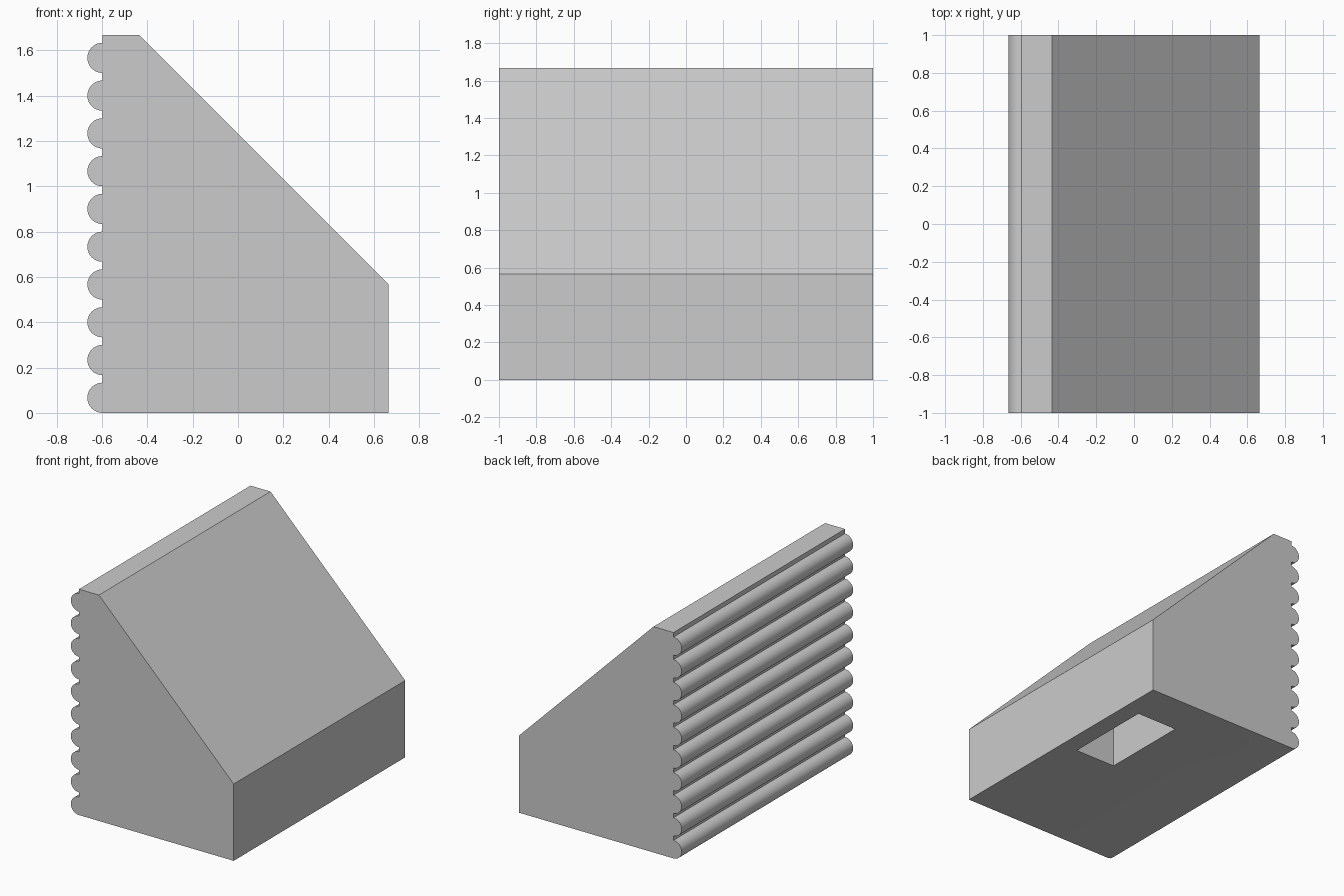
import bpy, bmesh
from math import sin, cos, pi, radians

if "Cube" in bpy.data.objects:
    bpy.data.objects.remove(bpy.data.objects["Cube"])

LOGS, PITCH, RADIUS, STEPS = 10, 1 / 6, 1 / 15, 16
WALL_X, FRONT_X, TOP = -0.598, 0.665, 5 / 3

grey = bpy.data.materials.new("plain grey")
grey.use_nodes = True
grey.diffuse_color = (0.6, 0.6, 0.6, 1)
grey.node_tree.nodes["Principled BSDF"].inputs["Base Color"].default_value = (0.6, 0.6, 0.6, 1)


def extrude_profile(name, points, y0, y1):
    """Solid made by extruding an x-z outline along y."""
    bm = bmesh.new()
    face = bm.faces.new([bm.verts.new((x, y0, z)) for x, z in points])
    grown = bmesh.ops.extrude_face_region(bm, geom=[face])["geom"]
    verts = [v for v in grown if isinstance(v, bmesh.types.BMVert)]
    bmesh.ops.translate(bm, verts=verts, vec=(0, y1 - y0, 0))
    bmesh.ops.recalc_face_normals(bm, faces=bm.faces)
    mesh = bpy.data.meshes.new(name)
    bm.to_mesh(mesh)
    bm.free()
    mesh.materials.append(grey)
    obj = bpy.data.objects.new(name, mesh)
    bpy.context.collection.objects.link(obj)
    return obj


# Sloped block outline, with a row of half-round logs up the wall side
outline = [(WALL_X, TOP), (-0.435, TOP), (FRONT_X, 0.567), (FRONT_X, 0)]
for i in range(LOGS):
    centre = RADIUS + i * PITCH
    for s in range(STEPS + 1):
        a = pi * s / STEPS
        outline.append((WALL_X - RADIUS * sin(a), centre - RADIUS * cos(a)))
block = extrude_profile("log_wall_block", outline, -1, 1)

# Rectangular pocket in the underside
pocket = extrude_profile("pocket_cutter",
                         [(0.195, -0.1), (0.53, -0.1), (0.53, 0.5), (0.195, 0.5)],
                         0.01, 0.68)
pocket.hide_render = True
cut = block.modifiers.new("pocket", "BOOLEAN")
cut.operation = "DIFFERENCE"
cut.solver = "EXACT"
cut.object = pocket

bpy.ops.object.select_all(action="DESELECT")
block.select_set(True)
bpy.context.view_layer.objects.active = block
bpy.ops.object.modifier_apply(modifier=cut.name)
bpy.data.objects.remove(pocket)

# Round logs smooth, everything else crisp
bpy.ops.object.shade_smooth_by_angle(angle=radians(30))
